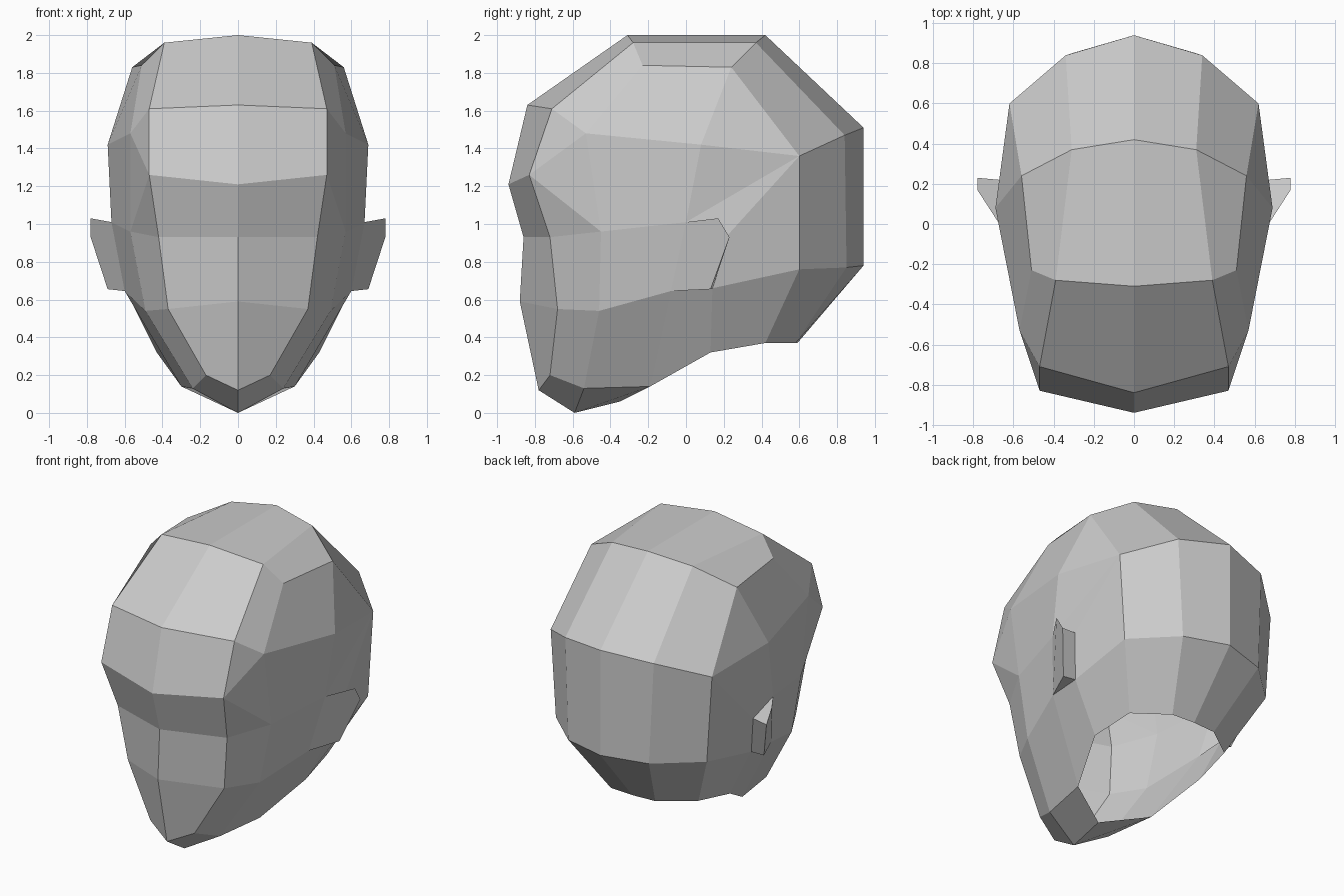
import bpy, bmesh

if "Cube" in bpy.data.objects:
    bpy.data.objects.remove(bpy.data.objects["Cube"])

clay = bpy.data.materials.new("light_grey")
clay.diffuse_color = (0.6, 0.6, 0.6, 1)
clay.use_nodes = True
clay.node_tree.nodes["Principled BSDF"].inputs["Base Color"].default_value = clay.diffuse_color


def mirrored_part(name, points, faces):
    """Right half from named points, mirrored across x = 0."""
    bm = bmesh.new()
    verts = {}
    for face in faces:
        for key in face:
            if key not in verts:
                verts[key] = bm.verts.new(points[key])
        bm.faces.new([verts[key] for key in face])
    bmesh.ops.recalc_face_normals(bm, faces=bm.faces[:])
    mesh = bpy.data.meshes.new(name)
    bm.to_mesh(mesh)
    bm.free()
    mesh.materials.append(clay)
    obj = bpy.data.objects.new(name, mesh)
    bpy.context.collection.objects.link(obj)
    mirror = obj.modifiers.new("mirror", 'MIRROR')
    mirror.use_axis[0] = True
    mirror.use_clip = True
    return obj


# centre profile (y, z): chin, face, brow, crown, back, nape
profile = [(-.59, 0), (-.78, .12), (-.88, .59), (-.86, .93), (-.94, 1.21), (-.84, 1.63),
           (-.31, 2), (.42, 2), (.94, 1.51), (.94, .78), (.59, .37)]
# hard edge running beside the centre profile, level by level
edge = [(.24, -.54, .13), (.17, -.72, .20), (.37, -.68, .55), (.42, -.72, .93),
        (.47, -.83, 1.26), (.47, -.71, 1.61), (.39, -.28, 1.96), (.31, .37, 1.96),
        (.34, .84, 1.47), (.31, .85, .77), (.17, .58, .37)]
pts = {f"c{i}": (0, y, z) for i, (y, z) in enumerate(profile)}
pts.update({f"e{i}": p for i, p in enumerate(edge)})

# side of the skull, cheek and neck opening
pts.update(
    cheek_low=(.49, -.46, .54), cheek=(.57, -.45, .96), temple=(.57, -.53, 1.48),
    top_front=(.51, -.23, 1.84), top_back=(.56, .24, 1.83), side=(.69, .08, 1.42),
    back_high=(.62, .60, 1.36), back_low=(.58, .60, .76),
    throat=(0, -.35, .06), neck_a=(.30, -.19, .14), neck_b=(.43, .13, .32),
    neck_c=(.39, .42, .37))
# ear root on the head, and ear rim
pts.update(
    root_top=(.67, 0, 1.01), root_low=(.60, -.08, .645),
    root_back=(.67, .22, .94), root_back_low=(.60, .14, .66),
    rim_top=(.78, .17, 1.03), rim_back=(.78, .23, .93), rim_low=(.69, .13, .655))

head_faces = [(f"c{i}", f"e{i}", f"e{i + 1}", f"c{i + 1}") for i in range(10)]
head_faces += [f.split() for f in (
    # jaw and neck rim
    "c0 throat neck_a e0", "e0 neck_a root_low cheek_low",
    "neck_a neck_b root_back_low root_low", "neck_b neck_c back_low root_back_low",
    "neck_c e10 e9 back_low",
    # cheek and brow
    "e1 e0 cheek_low e2", "e2 cheek_low cheek e3", "e3 cheek e4",
    "e4 cheek temple", "e4 temple e5", "cheek_low root_low root_top cheek",
    # side of the skull
    "cheek root_top side temple", "root_top back_high side",
    "root_top root_back back_high", "root_back root_back_low back_low back_high",
    # crown and back
    "e5 temple top_front e6", "e6 top_front top_back e7", "top_front temple side top_back",
    "top_back side back_high", "e7 top_back back_high e8", "e8 back_high back_low e9")]
mirrored_part("head", pts, head_faces)

ear_faces = [f.split() for f in (
    "root_top root_low rim_low rim_back rim_top", "root_top rim_top rim_back root_back",
    "rim_back rim_low root_back_low root_back", "root_low root_back_low rim_low")]
mirrored_part("ears", pts, ear_faces)
